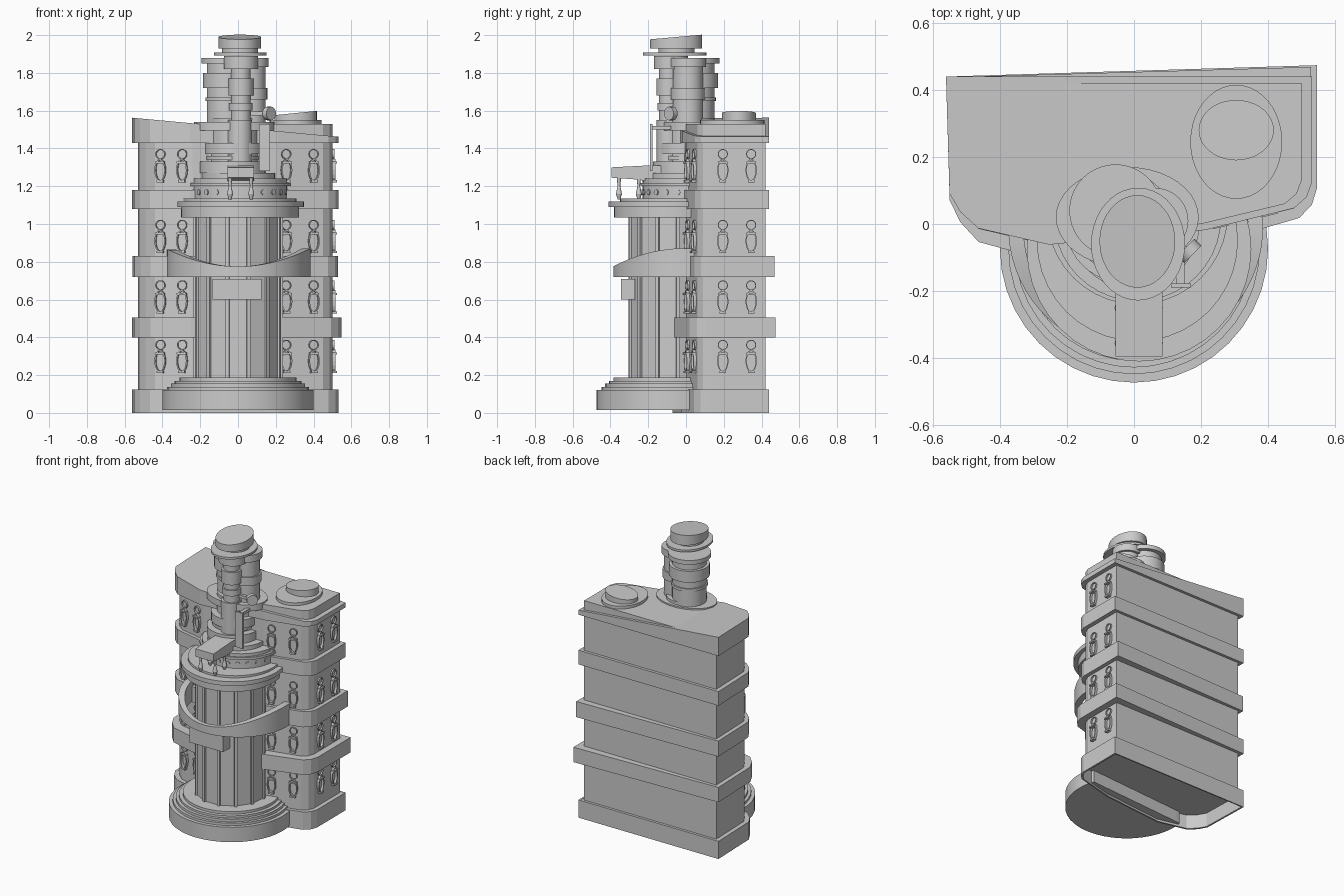
import bpy, bmesh
from math import sin, cos, pi, radians
from mathutils import Matrix

cube = bpy.data.objects.get("Cube")
if cube:
    bpy.data.objects.remove(cube)

stone = bpy.data.materials.new("pale_grey")
stone.use_nodes = True
stone.diffuse_color = (0.6, 0.6, 0.6, 1)
stone.node_tree.nodes["Principled BSDF"].inputs["Base Color"].default_value = (0.6, 0.6, 0.6, 1)


def link(name, mesh):
    ob = bpy.data.objects.new(name, mesh)
    bpy.context.collection.objects.link(ob)
    return ob


def finish(name, bm, smooth=False):
    bmesh.ops.recalc_face_normals(bm, faces=bm.faces)
    mesh = bpy.data.meshes.new(name)
    bm.to_mesh(mesh)
    bm.free()
    mesh.materials.append(stone)
    ob = link(name, mesh)
    if smooth:
        bpy.ops.object.select_all(action='DESELECT')
        ob.select_set(True)
        bpy.context.view_layer.objects.active = ob
        bpy.ops.object.shade_smooth_by_angle(angle=radians(30))
    return ob


def flat_top(z):
    return lambda x, y: z


def prism(name, pts, z0, top, smooth=False):
    """Closed solid over an outline; top is a height or a height rule."""
    rule = top if callable(top) else flat_top(top)
    bm = bmesh.new()
    low = [bm.verts.new((x, y, z0)) for x, y in pts]
    high = [bm.verts.new((x, y, rule(x, y))) for x, y in pts]
    bm.faces.new(low)
    bm.faces.new(high)
    for i in range(len(pts)):
        j = (i + 1) % len(pts)
        bm.faces.new((low[i], low[j], high[j], high[i]))
    return finish(name, bm, smooth)


def wall(name, outer, inner, z0, top, closed=True, smooth=False):
    """Thin wall between two outlines."""
    rule = top if callable(top) else flat_top(top)
    bm = bmesh.new()
    rows = []
    for (ox, oy), (ix, iy) in zip(outer, inner):
        z = rule(ox, oy)
        rows.append([bm.verts.new(p) for p in
                     ((ox, oy, z0), (ox, oy, z), (ix, iy, z), (ix, iy, z0))])
    for i in range(len(rows) if closed else len(rows) - 1):
        a, b = rows[i], rows[(i + 1) % len(rows)]
        for k in range(4):
            m = (k + 1) % 4
            bm.faces.new((a[k], a[m], b[m], b[k]))
    if not closed:
        bm.faces.new(rows[0])
        bm.faces.new(rows[-1])
    return finish(name, bm, smooth)


def oval(cx, cy, rx, ry=None, n=40):
    ry = ry or rx
    return [(cx + rx * cos(2 * pi * i / n), cy + ry * sin(2 * pi * i / n)) for i in range(n)]


def drum(name, cx, cy, r, z0, top, ry=None):
    return prism(name, oval(cx, cy, r, ry), z0, top, True)


def box(name, x0, x1, y0, y1, z0, z1):
    return prism(name, [(x0, y0), (x1, y0), (x1, y1), (x0, y1)], z0, z1)


# Main block with rounded front corners
block = [(-.53, .42), (.5, .42), (.5, .13), (.485, .09), (.45, .06), (.2, 0),
         (-.24, -.04), (-.44, .005), (-.49, .05), (-.52, .1)]


def scaled(sx, front, back, skew=0, shift=0):
    """Enlarged block outline; skew swings the back edge."""
    return [(-.015 + shift + (x + .015) * sx,
             .2 + (y - .2) * (back if y > .2 else front) + (skew * (x + .53) if y > .2 else 0))
            for x, y in block]


prism("main_block", block, .1, 1.53)
wall("block_base", scaled(1.06, 1.13, 1.09), scaled(1.035, 1.08, 1.05), 0, .125)
prism("base_ledge", scaled(1.05, 1.1, 1.07), .1, .124)
for i, (sx, front, back, skew, shift, z0, z1) in enumerate([
        (1.075, 1.3, 1.09, .033, .008, .4, .505), (1.055, 1.1, 1.08, .03, 0, .72, .83),
        (1.06, 1.09, 1.09, 0, 0, 1.08, 1.18)]):
    prism(f"floor_band_{i}", scaled(sx, front, back, skew, shift), z0, z1)
prism("roof_band", scaled(1.06, 1.09, 1.09), 1.43, lambda x, y: 1.511 - .092 * x)

# Roof vent
drum("vent_foot", .305, .245, .137, 1.5, 1.55, .17)
drum("vent_lid", .305, .28, .112, 1.54, lambda x, y: 1.585 + .1 * (x - .28), .09)


# Windows: round light above a lantern-shaped frame, shared by all copies
def window_mesh():
    bm = bmesh.new()

    def ring(cz, rx, rz, t, depth, n=16):
        rows = []
        for i in range(n):
            c, s = cos(2 * pi * i / n), sin(2 * pi * i / n)
            o, q = (rx * c, cz + rz * s), ((rx - t) * c, cz + (rz - t) * s)
            rows.append([bm.verts.new((p[0], y, p[1])) for p, y in
                         ((o, .005), (o, -depth), (q, -depth), (q, .005))])
        for i in range(n):
            a, b = rows[i], rows[(i + 1) % n]
            for k in range(4):
                m = (k + 1) % 4
                bm.faces.new((a[k], a[m], b[m], b[k]))

    ring(.075, .027, .027, .005, .01)
    ring(-.01, .03, .06, .007, .016)
    for z, w, h in ((.03, .05, .01), (-.068, .036, .012)):
        bmesh.ops.create_cube(bm, size=1, matrix=Matrix.Translation((0, -.008, z))
                              @ Matrix.Diagonal((w, .03, h, 1)))
    ob = finish("window", bm)
    mesh = ob.data
    bpy.data.objects.remove(ob)
    return mesh


pane = window_mesh()
spots = [(-.41, -.002, -.22), (-.295, -.028, -.22), (.255, .013, .235), (.4, .048, .235),
         (.5, .195, pi / 2), (.5, .345, pi / 2)]
for z in (.285, .6, .92, 1.295):
    for x, y, turn in spots:
        ob = link("window", pane)
        ob.location = (x, y, z)
        ob.rotation_euler.z = turn

# Stepped round base, cut off at the block
for i, (r, z0, z1) in enumerate([(.4, .015, .12), (.375, .12, .137), (.355, .137, .155),
                                 (.335, .155, .17), (.31, .17, .188)]):
    prism(f"base_step_{i}", [(x, min(y, .02 + .07 * x)) for x, y in oval(0, -.073, r)], z0, z1, True)

# Shaft of flat panels between narrow ribs
ribs = 13
shaft = []
for i in range(ribs):
    for da, r in ((-.09, .227), (-.08, .24), (.08, .24), (.09, .227)):
        a = 2 * pi * (i + .5 + da) / ribs - pi / 2
        shaft.append((r * cos(a), -.07 + r * sin(a)))
prism("ribbed_shaft", shaft, .18, 1.05)

# Sweeping balcony and front plate
arc = [radians(-98 + 196 * i / 36) for i in range(37)]
wall("balcony", [(.005 + .38 * sin(a), -.01 - .375 * cos(a)) for a in arc],
     [(.005 + .335 * sin(a), -.01 - .345 * cos(a)) for a in arc], .72,
     lambda x, y: .775 + .65 * x * x, False, True)
box("front_plate", -.135, .125, -.345, -.27, .6, .71)

# Capital, pierced drum and stacked tower
for name, x, y, r, z0, z1 in [
        ("capital_lower", .01, -.07, .312, 1.035, 1.09), ("capital_upper", .015, -.075, .335, 1.09, 1.12),
        ("capital_step", .01, -.05, .3, 1.12, 1.135), ("pierced_drum", .01, .02, .25, 1.13, 1.2),
        ("drum_rim", .01, .03, .27, 1.2, 1.218), ("drum_cap", .01, .02, .25, 1.218, 1.24),
        ("tower_foot", 0, .0, .195, 1.24, 1.27), ("tower_tier_low", -.03, 0, .175, 1.27, 1.33),
        ("tower_core", -.02, .02, .13, 1.3, 1.56), ("tower_tier_mid", -.02, 0, .155, 1.37, 1.43),
        ("tower_tier_thin", -.03, 0, .14, 1.34, 1.36),
        ("rear_turret", -.055, .04, .11, 1.53, 1.86), ("rear_ring_low", -.055, .04, .118, 1.65, 1.67),
        ("rear_ring_mid", -.055, .04, .13, 1.72, 1.8), ("rear_ring_top", -.055, .04, .138, 1.85, 1.88),
        ("side_turret", .065, .01, .08, 1.53, 1.84), ("side_ring", .065, .01, .097, 1.83, 1.88),
        ("side_ring_low", .065, .01, .09, 1.66, 1.72),
        ("front_pipe_low", .01, -.09, .065, 1.25, 1.55), ("front_pipe", .015, -.09, .052, 1.55, 1.84),
        ("front_pipe_ring", .015, -.09, .062, 1.6, 1.64), ("front_pipe_sleeve", .015, -.09, .066, 1.68, 1.77),
        ("front_collar", .015, -.08, .09, 1.82, 1.89), ("crown_neck", .01, -.05, .095, 1.9, 1.94)]:
    drum(name, x, y, r, z0, z1)
drum("tower_gallery", -.02, .02, .213, 1.495, 1.54, .15)
drum("crown_disc", .012, -.06, .14, 1.893, 1.908, .168)
drum("crown", .01, -.052, .113, 1.93, lambda x, y: 1.99 + .09 * (y + .052), .138)

# Studs around the drum
for i in range(13):
    a = radians(-90 + 15 * (i - 6))
    bm = bmesh.new()
    bmesh.ops.create_cone(bm, cap_ends=True, segments=12, radius1=.015, radius2=.015, depth=.01,
                          matrix=Matrix.Rotation(a, 4, 'Z') @ Matrix.Rotation(pi / 2, 4, 'Y'))
    finish("drum_stud", bm).location = (.01 + .25 * cos(a), .02 + .25 * sin(a), 1.168)

# Projecting beam carried on turned posts
bm = bmesh.new()
side = [(-.395, 1.245), (-.25, 1.235), (-.1, 1.2), (-.1, 1.31), (-.2, 1.31), (-.395, 1.3)]
face = bm.faces.new([bm.verts.new((-.055, y, z)) for y, z in side])
ext = bmesh.ops.extrude_face_region(bm, geom=[face])
bmesh.ops.translate(bm, vec=(.14, 0, 0), verts=[v for v in ext["geom"] if isinstance(v, bmesh.types.BMVert)])
finish("projecting_beam", bm)
for x in (-.042, .07):
    for y in (-.355, -.25):
        for r1, r2, z0, z1 in ((.007, .016, 1.13, 1.16), (.016, .007, 1.16, 1.2), (.007, .012, 1.2, 1.25)):
            bm = bmesh.new()
            bmesh.ops.create_cone(bm, cap_ends=True, segments=12, radius1=r1, radius2=r2, depth=z1 - z0)
            finish("beam_post", bm, True).location = (x, y, (z0 + z1) / 2)

# Hanging plank and diagonal knob beside the tower
box("hanging_plank", .11, .17, -.19, -.178, 1.28, 1.53)
box("plank_arm", .125, .15, -.18, -.08, 1.5, 1.52)
bm = bmesh.new()
bmesh.ops.create_cone(bm, cap_ends=True, segments=20, radius1=.036, radius2=.036, depth=.03,
                      matrix=Matrix.Rotation(-pi / 4, 4, 'Z') @ Matrix.Rotation(pi / 2, 4, 'Y'))
finish("tower_knob", bm, True).location = (.165, -.08, 1.585)
box("knob_arm", .06, .16, -.085, -.065, 1.575, 1.595)
